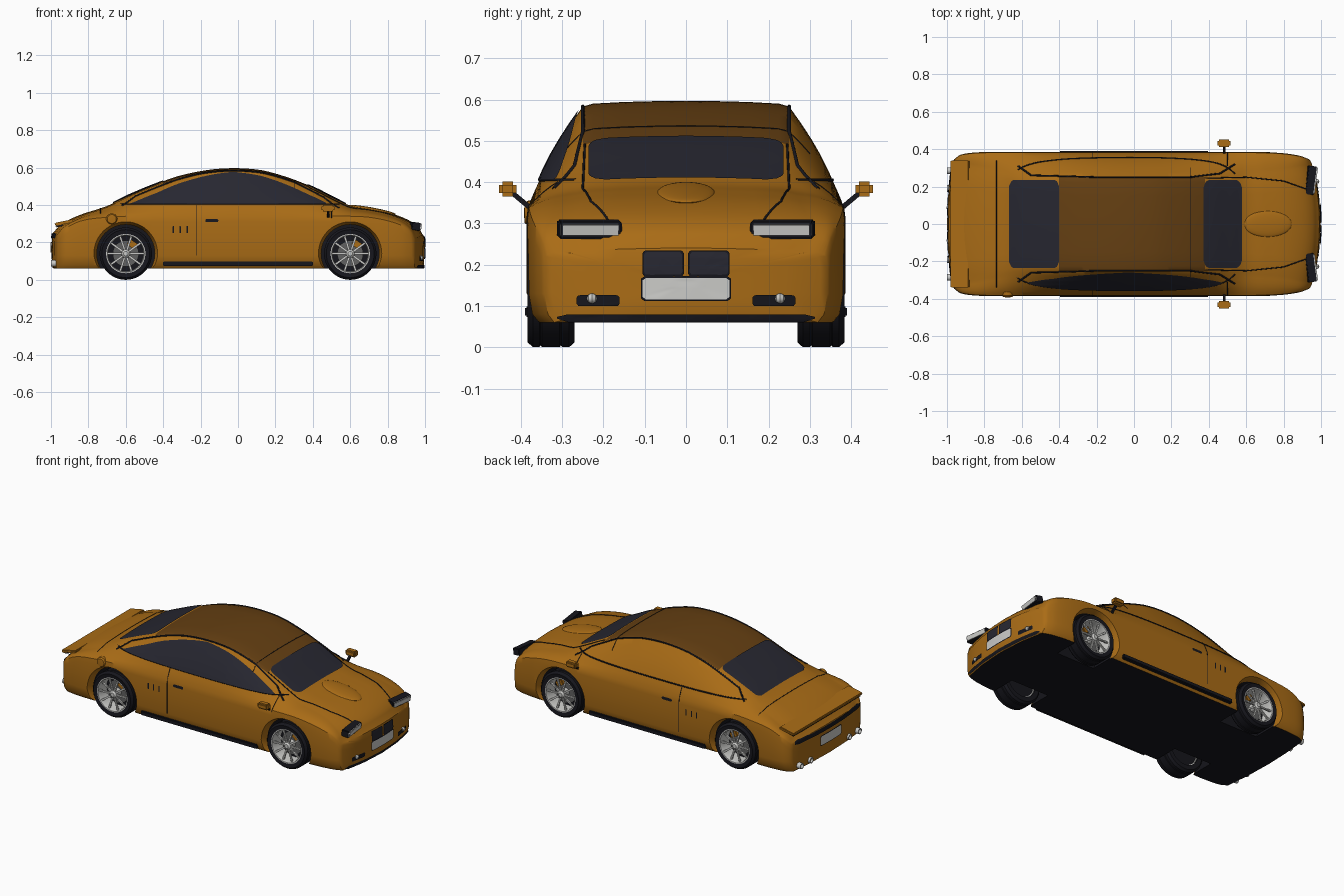
import bpy, bmesh, math
from mathutils import Vector, Matrix
from mathutils.bvhtree import BVHTree

cube = bpy.data.objects.get("Cube")
if cube:
    bpy.data.objects.remove(cube, do_unlink=True)


def material(name, rgb):
    m = bpy.data.materials.new(name)
    m.use_nodes = True
    m.diffuse_color = (*rgb, 1)
    m.node_tree.nodes["Principled BSDF"].inputs["Base Color"].default_value = (*rgb, 1)
    return m


PAINT = material("orange_paint", (.4, .15, .008))
ROOF = material("brown_roof", (.13, .05, .006))
GLASS = material("dark_glass", (.02, .02, .03))
BLACK = material("black_trim", (.008, .008, .012))
SILVER = material("silver", (.6, .6, .58))
STEEL = material("dark_steel", (.12, .12, .12))


def finish(name, bm, *mats, angle=35):
    bmesh.ops.remove_doubles(bm, verts=bm.verts, dist=1e-5)
    bmesh.ops.recalc_face_normals(bm, faces=bm.faces)
    mesh = bpy.data.meshes.new(name)
    bm.to_mesh(mesh)
    obj = bpy.data.objects.new(name, mesh)
    bpy.context.collection.objects.link(obj)
    for m in mats:
        mesh.materials.append(m)
    smooth(obj, angle)
    return obj


def smooth(obj, angle=35):
    bpy.ops.object.select_all(action='DESELECT')
    obj.select_set(True)
    bpy.context.view_layer.objects.active = obj
    bpy.ops.object.shade_smooth_by_angle(angle=math.radians(angle))


def box(name, centre, size, mat, rot=(0, 0, 0), bevel=.004):
    bm = bmesh.new()
    bmesh.ops.create_cube(bm, size=1, matrix=Matrix.Diagonal((*size, 1)))
    if bevel:
        bmesh.ops.bevel(bm, geom=bm.edges[:], offset=bevel, segments=2, affect='EDGES')
    obj = finish(name, bm, mat)
    obj.location, obj.rotation_euler = centre, rot
    return obj


def lathe(name, profile, centre, side, mat, n=48):
    """Revolve (radius, y) points about the y axis."""
    bm = bmesh.new()
    rings = [[bm.verts.new((r * math.cos(2 * math.pi * i / n), side * y,
                            r * math.sin(2 * math.pi * i / n))) for i in range(n)]
             for r, y in profile]
    for a, b in zip(rings, rings[1:]):
        for i in range(n):
            j = (i + 1) % n
            bm.faces.new((a[i], a[j], b[j], b[i]))
    obj = finish(name, bm, mat)
    obj.location = centre
    return obj


# Body stations: x, half width, shoulder height, centre height, roof edge
STATIONS = [
    (-.985, .345, .235, .255, .30), (-.95, .37, .27, .295, .31), (-.85, .383, .315, .345, .30),
    (-.7, .385, .335, .395, .27), (-.6, .385, .34, .445, .25), (-.45, .385, .34, .508, .25),
    (-.3, .385, .34, .56, .25), (-.1, .385, .34, .594, .25), (.1, .385, .34, .59, .25),
    (.25, .385, .34, .553, .25), (.4, .385, .34, .495, .25), (.52, .385, .34, .435, .25),
    (.6, .385, .34, .397, .26), (.7, .384, .335, .38, .27), (.82, .378, .315, .355, .28),
    (.92, .365, .285, .315, .3), (.97, .35, .25, .275, .3), (.985, .343, .22, .245, .28)]


def station(x):
    i = max(k for k in range(len(STATIONS) - 1) if STATIONS[k][0] <= x or k == 0)
    a, b = STATIONS[i], STATIONS[i + 1]
    before, after = STATIONS[max(i - 1, 0)], STATIONS[min(i + 2, len(STATIONS) - 1)]
    h = b[0] - a[0]
    u = (x - a[0]) / h
    out = []
    for k in range(1, 5):
        m0 = (b[k] - before[k]) / (b[0] - before[0]) * h
        m1 = (after[k] - a[k]) / (after[0] - a[0]) * h
        d = b[k] - a[k]
        out.append(a[k] + u * m0 + u * u * (3 * d - 2 * m0 - m1) + u ** 3 * (m0 + m1 - 2 * d))
    return out


def section(x):
    w, s, t, edge = station(x)
    base = .06
    half = [(0, base), (.5 * w, base), (.93 * w, base), (.975 * w, base + .02),
            (w, base + .07), (w, (base + s) / 2 + .03), (w, s - .03)]
    for k in range(7):
        v = k / 6
        bulge = .01 * math.sin(math.pi * v)
        half.append((.99 * w + (edge - .99 * w) * v + bulge, s + (t - .014 - s) * v + bulge * .5))
    half += [(edge * .9, t - .007), (edge * .6, t - .003), (edge * .3, t - .001), (0, t)]
    return half + [(-y, z) for y, z in half[-2:0:-1]]


def bow(x, y):
    f = max(0, (abs(x) - .6) / .4) ** 2
    return x - math.copysign(f * (.05 if x > 0 else .025) * (y / .35) ** 2, x)


# Body shell, with rounded caps at nose and tail
bm = bmesh.new()
xs = [-.985 + .015 * k for k in range(3)] + [-.94 + .02 * k for k in range(95)] + [.955, .97, .985]
rings = [(x, section(x)) for x in xs]


def cap(x, grow):
    return [(x + math.copysign(d, x), [(y * k, .155 + (z - .155) * k) for y, z in section(x)])
            for k, d in grow]


CAP = [(.95, .006), (.7, .01), (.4, .011), (.1, .011)]
rings = cap(-.985, CAP)[::-1] + rings + cap(.985, CAP)
rows = [[bm.verts.new((bow(x, y), y, z)) for y, z in ring] for x, ring in rings]
for a, b in zip(rows, rows[1:]):
    for i in range(len(a)):
        j = (i + 1) % len(a)
        bm.faces.new((a[i], a[j], b[j], b[i]))
bm.faces.new(rows[0])
bm.faces.new(rows[-1])
bmesh.ops.recalc_face_normals(bm, faces=bm.faces)
tree = BVHTree.FromBMesh(bm)
body = finish("body", bm, PAINT, ROOF, BLACK)

# Wheel arches
WHEELS = [(x, s) for x in (-.6, .6) for s in (-1, 1)]
for x, s in WHEELS:
    cutter = lathe("arch_cutter", [(0, .2), (.155, .2), (.155, .345), (.18, .41), (0, .41)],
                   (x, 0, .14), s, BLACK)
    cutter.hide_render = True
    mod = body.modifiers.new("arch", 'BOOLEAN')
    mod.operation, mod.solver, mod.object = 'DIFFERENCE', 'EXACT', cutter
    bpy.context.view_layer.objects.active = body
    bpy.ops.object.modifier_apply(modifier=mod.name)
    bpy.data.objects.remove(cutter, do_unlink=True)
for p in body.data.polygons:
    c = p.center
    arch = math.hypot(abs(c.x) - .6, c.z - .14) < .158 and .19 < abs(c.y) < .345
    p.material_index = 0
    if arch or p.normal.z < -.9 and c.z < .065:
        p.material_index = 2
    elif -.4 < c.x < .38 and abs(c.y) < .25 and c.z > .4:
        p.material_index = 1
smooth(body)

VIEWS = {"top": lambda a, b: ((a, b, 2), (0, 0, -1)), "right": lambda a, b: ((a, -2, b), (0, 1, 0)),
         "left": lambda a, b: ((a, 2, b), (0, -1, 0)), "front": lambda a, b: ((2, a, b), (-1, 0, 0)),
         "back": lambda a, b: ((-2, a, b), (1, 0, 0))}


def on_body(view, a, b, lift):
    origin, ray = map(Vector, VIEWS[view](a, b))
    p, n, *_ = tree.ray_cast(origin, ray)
    if p is None:
        p, n, *_ = tree.find_nearest(origin)
    return p + n * lift


def patch(name, view, lo, hi, edges, mat, lift=.004, nu=24, nv=16):
    """Thin plate on the body; edges(a) gives its lower and upper limit."""
    bm = bmesh.new()
    grid = []
    for i in range(nu + 1):
        a = lo + (hi - lo) * i / nu
        e0, e1 = edges(a)
        grid.append([bm.verts.new(on_body(view, a, e0 + (e1 - e0) * j / nv, lift))
                     for j in range(nv + 1)])
    for p, q in zip(grid, grid[1:]):
        for j in range(nv):
            bm.faces.new((p[j], q[j], q[j + 1], p[j + 1]))
    return finish(name, bm, mat)


def rect(name, view, a0, a1, b0, b1, mat, lift=.005, r=.006):
    def edges(a):
        d = max(0, r - min(a - a0, a1 - a))
        c = r - math.sqrt(max(0, r * r - d * d))
        return b0 + c, b1 - c
    return patch(name, view, a0, a1, edges, mat, lift)


def seam(name, view, pts, depth=.003, steps=12):
    curve = bpy.data.curves.new(name, 'CURVE')
    curve.dimensions, curve.bevel_depth, curve.bevel_resolution = '3D', depth, 1
    path = [Vector(p).lerp(Vector(q), k / steps) for p, q in zip(pts, pts[1:]) for k in range(steps)]
    path.append(Vector(pts[-1]))
    line = curve.splines.new('POLY')
    line.points.add(len(path) - 1)
    for point, p in zip(line.points, path):
        point.co = (*on_body(view, p.x, p.y, 0), 1)
    curve.materials.append(BLACK)
    bpy.context.collection.objects.link(bpy.data.objects.new(name, curve))


# Glass: the right side window is dark, the left one is painted over
rect("windscreen", "top", .37, .575, -.235, .235, GLASS, r=.04)
rect("rear_window", "top", -.665, -.4, -.235, .235, GLASS, r=.03)
patch("right_window", "right", -.63, .47,
      lambda x: (.405, max(.406, station(x)[2] - .022 - .03 * min(1, abs(x + .03) / .4))),
      GLASS, nu=60)

# Seams, door details, skirts and mirrors on both sides
for side, s in (("right", -1), ("left", 1)):
    seam(side + "_window_sill", side, [(-.62, .405), (.54, .405)], .004, 40)
    seam(side + "_roof_seam", "top", [(-.62, s * .31), (-.55, s * .26), (-.2, s * .25),
                                      (.3, s * .25), (.46, s * .27), (.54, s * .32)], .005)
    seam(side + "_bonnet_seam", "top", [(.38, s * .245), (.6, s * .25), (.8, s * .23), (.94, s * .18)])
    seam(side + "_door_rear_seam", side, [(-.22, .13), (-.22, .4)], .002)
    seam(side + "_door_front_seam", side, [(.5, .33), (.5, .4)], .002)
    rect(side + "_door_handle", side, -.175, -.105, .308, .324, BLACK)
    for x in (-.345, -.31, -.272):
        rect(side + "_side_vent", side, x - .004, x + .004, .25, .288, BLACK, r=.002)
    box(side + "_skirt", (0, s * .375, .086), (.8, .03, .026), BLACK)
    box(side + "_mirror", (.482, s * .432, .383), (.07, .042, .036), PAINT, bevel=.008)
    box(side + "_mirror_arm", (.482, s * .397, .354), (.014, .06, .012), BLACK, (s * .7, 0, 0), 0)
    # Lamps and exhaust pipes
    box(side + "_headlight", (.948, s * .234, .287), (.05, .145, .034), SILVER, (0, .15, -s * .13))
    box(side + "_headlight_bezel", (.945, s * .234, .286), (.048, .153, .042), BLACK, (0, .15, -s * .13))
    rect(side + "_fog_recess", "front", s * .212 - .052, s * .212 + .052, .1, .126, BLACK)
    lathe(side + "_fog_lamp", [(0, -.013), (.009, -.009), (.013, 0), (.009, .009), (0, .013)],
          on_body("front", s * .227, .118, .004), 1, SILVER, 16)
    for y in (.19, .285):
        pipe = lathe(side + "_exhaust_pipe", [(0, -.03), (.018, -.03), (.018, .035), (.013, .035),
                                              (.013, .0), (0, .0)], (-.965, s * y, .088), 1, SILVER, 20)
        pipe.rotation_euler.z = math.pi / 2
    rect(side + "_grille", "front", s * .055 - .046, s * .055 + .046, .176, .229, GLASS, .007)
    rect(side + "_grille_frame", "front", s * .055 - .05, s * .055 + .05, .172, .233, BLACK)

seam("roof_front_seam", "top", [(.3, -.3), (.3, .3)], .002, 30)
seam("boot_seam", "top", [(-.735, -.34), (-.735, .34)], .002, 30)
rect("front_number_plate", "front", -.105, .105, .116, .168, SILVER, .007)
rect("front_plate_frame", "front", -.109, .109, .112, .172, BLACK)
rect("front_lip", "front", -.31, .31, .064, .08, BLACK)
rect("rear_light_strip", "back", -.32, .32, .222, .246, BLACK)
rect("rear_number_plate", "back", -.1, .1, .145, .2, SILVER, .007)
rect("rear_plate_frame", "back", -.104, .104, .141, .204, BLACK)
box("spoiler", (-.93, 0, .306), (.1, .68, .016), PAINT, (0, -.2, 0))
box("spoiler_edge", (-.955, 0, .291), (.04, .66, .014), BLACK, (0, -.2, 0))

# Bonnet scoop and fuel cap
bm = bmesh.new()
bmesh.ops.create_uvsphere(bm, u_segments=32, v_segments=16, radius=1,
                          matrix=Matrix.Diagonal((.13, .07, .013, 1)))
scoop = finish("bonnet_scoop", bm, PAINT)
scoop.location, scoop.rotation_euler.y = (.715, 0, .374), .18
lathe("fuel_cap", [(0, .01), (.024, .008), (.03, 0), (.03, -.02)],
      on_body("right", -.675, .325, 0), -1, PAINT, 24)

# Wheels
for x, s in WHEELS:
    tag = ("front" if x > 0 else "rear") + ("_left" if s > 0 else "_right")
    c = (x, 0, .14)
    lathe(tag + "_tyre", [(.1, .27), (.128, .27), (.14, .283), (.14, .3), (.135, .303), (.14, .306),
                          (.14, .349), (.135, .352), (.14, .355), (.14, .37), (.128, .384),
                          (.105, .38), (.1, .37), (.1, .27)], c, s, BLACK)
    lathe(tag + "_rim", [(.094, .28), (.103, .28), (.105, .381), (.099, .381), (.094, .36),
                         (.094, .28)], c, s, SILVER)
    lathe(tag + "_wheel_back", [(0, .285), (.095, .285), (.095, .3), (0, .3)], c, s, BLACK)
    lathe(tag + "_brake_disc", [(0, .3), (.07, .3), (.07, .325), (0, .325)], c, s, STEEL)
    lathe(tag + "_hub", [(0, .32), (.024, .32), (.022, .372), (.012, .38), (0, .38)], c, s, SILVER, 24)
    box(tag + "_caliper", (x + .035, s * .325, .19), (.05, .035, .035), PAINT, (0, .6, 0))
    for k in range(10):
        a = k * math.pi / 5
        box(tag + "_spoke", (x + .058 * math.cos(a), s * .366, .14 + .058 * math.sin(a)),
            (.085, .012, .011), SILVER, (0, -a, 0), .002)
